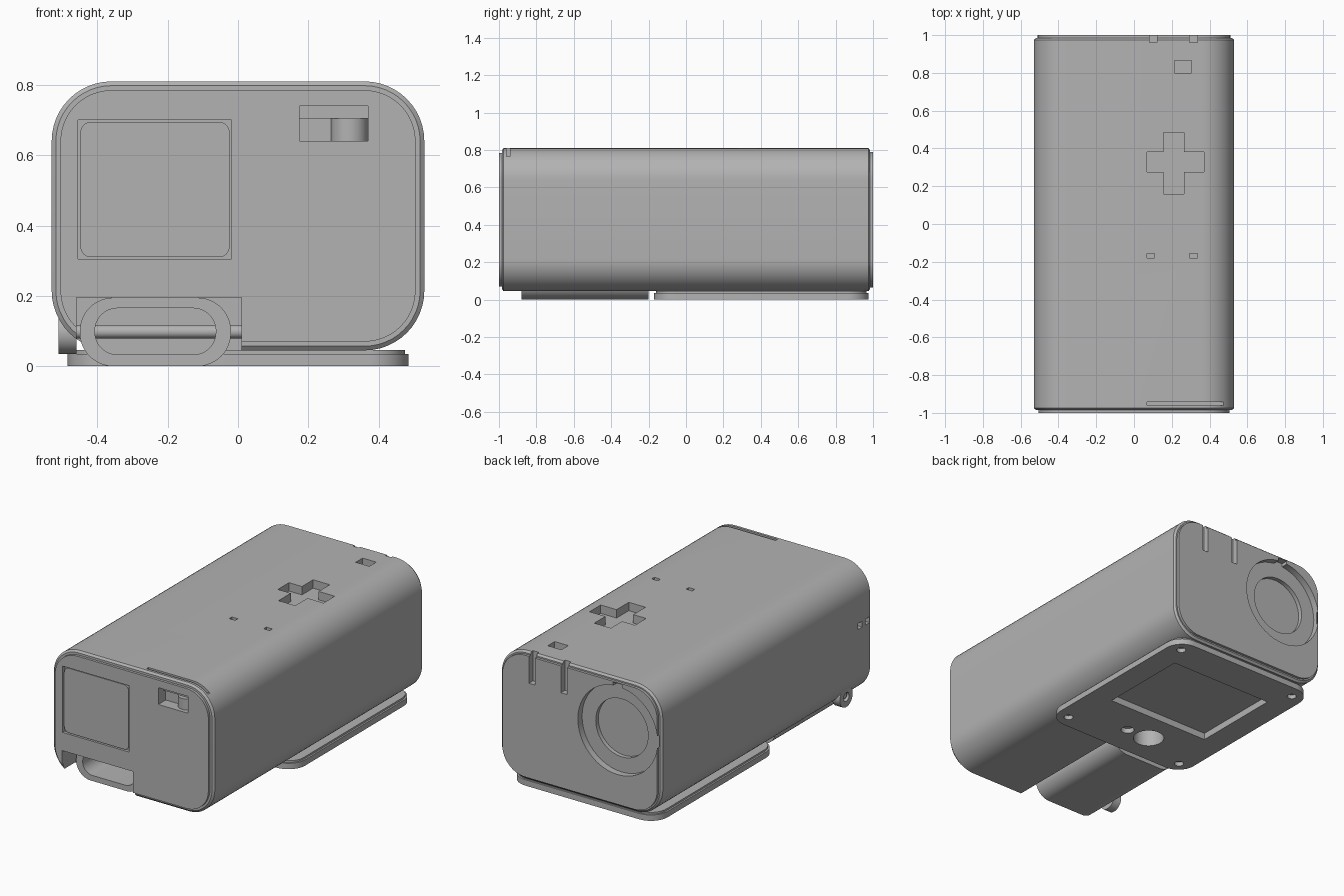
import bpy, bmesh, math
from mathutils import Vector

old = bpy.data.objects.get("Cube")
if old:
    bpy.data.objects.remove(old, do_unlink=True)

grey = bpy.data.materials.new("plain grey")
grey.use_nodes = True
grey.diffuse_color = (0.45, 0.45, 0.45, 1)
grey.node_tree.nodes["Principled BSDF"].inputs["Base Color"].default_value = (0.45, 0.45, 0.45, 1)

PLACE = {"x": lambda u, v, w: Vector((w, u, v)),
         "y": lambda u, v, w: Vector((u, w, v)),
         "z": lambda u, v, w: Vector((u, v, w))}


def outline(u0, u1, v0, v1, r, steps=12):
    """Rounded rectangle; a zero radius gives sharp corners."""
    if r <= 0:
        return [(u1, v1), (u0, v1), (u0, v0), (u1, v0)]
    centres = [(u1 - r, v1 - r), (u0 + r, v1 - r), (u0 + r, v0 + r), (u1 - r, v0 + r)]
    pts = []
    for q, (cu, cv) in enumerate(centres):
        for i in range(steps + 1):
            a = (q + i / steps) * math.pi / 2
            pts.append((cu + r * math.cos(a), cv + r * math.sin(a)))
    return pts


def loft(name, axis, u, v, r, sections):
    """Rounded rectangle carried along an axis through (position, inset) sections."""
    bm = bmesh.new()
    rings = []
    for w, d in sections:
        pts = outline(u[0] + d, u[1] - d, v[0] + d, v[1] - d, r - d if r else 0)
        rings.append([bm.verts.new(PLACE[axis](a, b, w)) for a, b in pts])
    n = len(rings[0])
    for lo, hi in zip(rings, rings[1:]):
        for i in range(n):
            j = (i + 1) % n
            bm.faces.new((lo[i], lo[j], hi[j], hi[i]))
    bm.faces.new(rings[0])
    bm.faces.new(rings[-1])
    bmesh.ops.recalc_face_normals(bm, faces=bm.faces)
    mesh = bpy.data.meshes.new(name)
    bm.to_mesh(mesh)
    bm.free()
    mesh.materials.append(grey)
    ob = bpy.data.objects.new(name, mesh)
    bpy.context.collection.objects.link(ob)
    return ob


def box(x, y, z):
    return loft("cutter", "z", x, y, 0, [(z[0], 0), (z[1], 0)])


def disc(name, axis, cu, cv, r, w0, w1):
    # A hair of straight side keeps the corner arcs from sharing points
    e = r + 0.0005
    return loft(name, axis, (cu - e, cu + e), (cv - e, cv + e), r, [(w0, 0), (w1, 0)])


def cut(ob, cutters):
    bpy.context.view_layer.objects.active = ob
    for c in cutters:
        c.hide_render = True
        m = ob.modifiers.new("cut", "BOOLEAN")
        m.operation, m.solver, m.object = "DIFFERENCE", "EXACT", c
        bpy.ops.object.modifier_apply(modifier=m.name)
        bpy.data.objects.remove(c, do_unlink=True)


# Housing with a stepped end cap at the front and back
body = loft("housing", "y", (-0.53, 0.53), (0.045, 0.81), 0.17,
            [(-1, 0.025), (-0.985, 0.025), (-0.985, 0.012), (-0.975, 0),
             (0.975, 0), (0.985, 0.012), (0.985, 0.02), (1, 0.02)])
cuts = [
    # handle channel under the front corner
    box((-0.46, 0.01), (-1.1, -0.19), (-0.1, 0.196)),
    # screen window and wheel window
    box((-0.455, -0.018), (-1.1, -0.98), (0.305, 0.70)),
    box((0.175, 0.37), (-1.1, -0.93), (0.64, 0.74)),
    # plus-shaped pocket
    box((0.07, 0.37), (0.275, 0.38), (0.76, 1)),
    box((0.155, 0.265), (0.16, 0.485), (0.76, 1)),
    # top square pocket and front top slit
    box((0.215, 0.305), (0.80, 0.865), (0.75, 1)),
    box((0.07, 0.475), (-0.96, -0.942), (0.765, 1)),
    # round lens recess in two steps, with a finger notch
    disc("cutter", "y", -0.25, 0.505, 0.262, 0.96, 1.1),
    disc("cutter", "y", -0.25, 0.505, 0.172, 0.935, 1.1),
    box((-0.28, -0.22), (0.96, 1.1), (0.74, 0.785)),
]
# Paired slots on the back edge, and small holes on the top and side
for x in (0.103, 0.315):
    cuts.append(box((x - 0.02, x + 0.02), (0.962, 1.1), (0.63, 1)))
for x in (0.088, 0.315):
    cuts.append(box((x - 0.02, x + 0.02), (-0.18, -0.155), (0.77, 1)))
for y in (-0.88, -0.95):
    cuts.append(box((-0.7, -0.5), (y - 0.02, y + 0.02), (0.47, 0.505)))
cuts.append(disc("cutter", "z", -0.09, 0.02, 0.085, -0.1, 0.14))
cut(body, cuts)

# Screen panel and thumb wheel
screen = loft("screen_panel", "y", (-0.448, -0.024), (0.31, 0.695), 0.03, [(-0.995, 0), (-0.97, 0)])
wheel = disc("thumb_wheel", "z", 0.317, -0.925, 0.052, 0.64, 0.705)
ledge = loft("wheel_ledge", "z", (0.175, 0.37), (-0.95, -0.92), 0, [(0.705, 0), (0.74, 0)])

# Handle sleeve, hinge rod and hinge lug
sleeve = loft("handle_sleeve", "y", (-0.45, -0.02), (0.0, 0.195), 0.095, [(-0.88, 0), (-0.2, 0)])
cut(sleeve, [loft("cutter", "y", (-0.407, -0.063), (0.033, 0.165), 0.064, [(-1, 0), (-0.24, 0)])])
rod = disc("hinge_rod", "x", -0.78, 0.098, 0.018, -0.5, 0.03)
lug = disc("hinge_lug", "x", -0.78, 0.095, 0.06, -0.51, -0.46)
cut(lug, [disc("cutter", "x", -0.78, 0.095, 0.025, -0.6, -0.485)])

# Mounting plate with a window, corner screw holes and cable holes
plate = loft("mounting_plate", "z", (-0.485, 0.485), (-0.17, 0.975), 0.11,
             [(0, 0), (0.035, 0), (0.035, 0.01), (0.046, 0.01)])
holes = [box((-0.34, 0.34), (0.21, 0.76), (-0.1, 0.04)),
         disc("cutter", "z", -0.09, 0.02, 0.085, -0.1, 0.1),
         disc("cutter", "z", 0.06, 0.015, 0.036, -0.1, 0.03)]
for x in (-0.405, 0.405):
    for y in (-0.09, 0.895):
        holes.append(disc("cutter", "z", x, y, 0.025, -0.1, 0.025))
cut(plate, holes)

# Smooth curved walls, crisp edges
bpy.ops.object.select_all(action="DESELECT")
for ob in (body, screen, wheel, ledge, sleeve, rod, lug, plate):
    ob.select_set(True)
bpy.context.view_layer.objects.active = body
bpy.ops.object.shade_smooth_by_angle(angle=math.radians(30))
